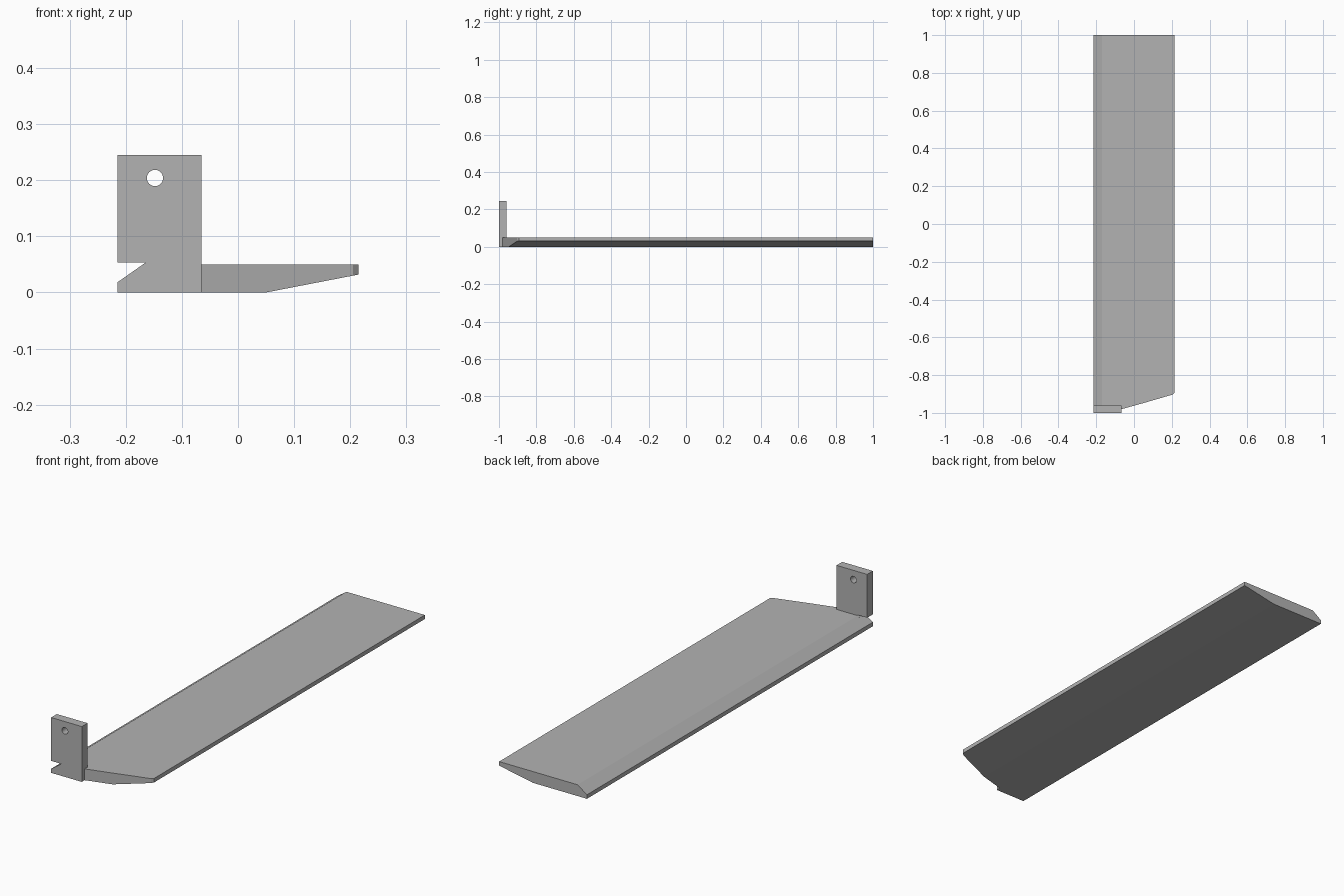
import bpy, bmesh, math

if "Cube" in bpy.data.objects:
    bpy.data.objects.remove(bpy.data.objects["Cube"], do_unlink=True)

# Single plain grey finish
grey = bpy.data.materials.new("plain_grey")
grey.use_nodes = True
grey.diffuse_color = (0.45, 0.45, 0.45, 1)
grey.node_tree.nodes["Principled BSDF"].inputs["Base Color"].default_value = (0.45, 0.45, 0.45, 1)


def add_object(name, mesh):
    obj = bpy.data.objects.new(name, mesh)
    bpy.context.collection.objects.link(obj)
    mesh.materials.clear()
    mesh.materials.append(grey)
    return obj


# Blade: stations across the width (x, bottom z, top z, front y)
stations = [
    (-0.215, 0.0, 0.018, -0.98),
    (-0.169, 0.0, 0.05, -0.98),
    (-0.065, 0.0, 0.05, -0.98),
    (0.05, 0.0, 0.05, -0.948),
    (0.205, 0.03, 0.05, -0.903),
    (0.215, 0.032, 0.05, -0.893),
]
bm = bmesh.new()
rings = [[bm.verts.new(p) for p in ((x, front, low), (x, 1, low), (x, 1, top), (x, front, top))]
         for x, low, top, front in stations]
for a, b in zip(rings, rings[1:]):
    for i in range(4):
        j = (i + 1) % 4
        bm.faces.new((a[i], a[j], b[j], b[i]))
bm.faces.new(rings[0])
bm.faces.new(rings[-1])
bmesh.ops.recalc_face_normals(bm, faces=bm.faces)
# Merge the flat top, underside and back into single faces
bmesh.ops.dissolve_limit(bm, angle_limit=math.radians(0.5), verts=bm.verts, edges=bm.edges)
mesh = bpy.data.meshes.new("blade")
bm.to_mesh(mesh)
bm.free()
add_object("blade", mesh)

# Mounting tab: notched outline with a round hole, filled and extruded
outline = [(-0.215, 0), (-0.065, 0), (-0.065, 0.245), (-0.215, 0.245),
           (-0.215, 0.053), (-0.165, 0.053), (-0.215, 0.018)]
turn = math.tau / 32
hole = [(-0.148 + 0.0145 * math.cos(i * turn), 0.204 + 0.0145 * math.sin(i * turn)) for i in range(32)]
curve = bpy.data.curves.new("tab_profile", "CURVE")
curve.dimensions = "2D"
curve.fill_mode = "BOTH"
curve.extrude = 0.02
for loop in (outline, hole):
    spline = curve.splines.new("POLY")
    spline.points.add(len(loop) - 1)
    for point, (x, z) in zip(spline.points, loop):
        point.co = (x, z, 0, 1)
    spline.use_cyclic_u = True
helper = bpy.data.objects.new("tab_profile", curve)
bpy.context.collection.objects.link(helper)
bpy.context.view_layer.update()
tab_mesh = bpy.data.meshes.new_from_object(helper.evaluated_get(bpy.context.evaluated_depsgraph_get()))
bpy.data.objects.remove(helper)

# Weld the tab and point its faces outwards
bm = bmesh.new()
bm.from_mesh(tab_mesh)
bmesh.ops.remove_doubles(bm, verts=bm.verts, dist=0.0001)
bmesh.ops.recalc_face_normals(bm, faces=bm.faces)
for face in bm.faces:
    face.smooth = False
bm.to_mesh(tab_mesh)
bm.free()
tab = add_object("mounting_tab", tab_mesh)
tab.rotation_euler.x = math.pi / 2
tab.location.y = -0.98
